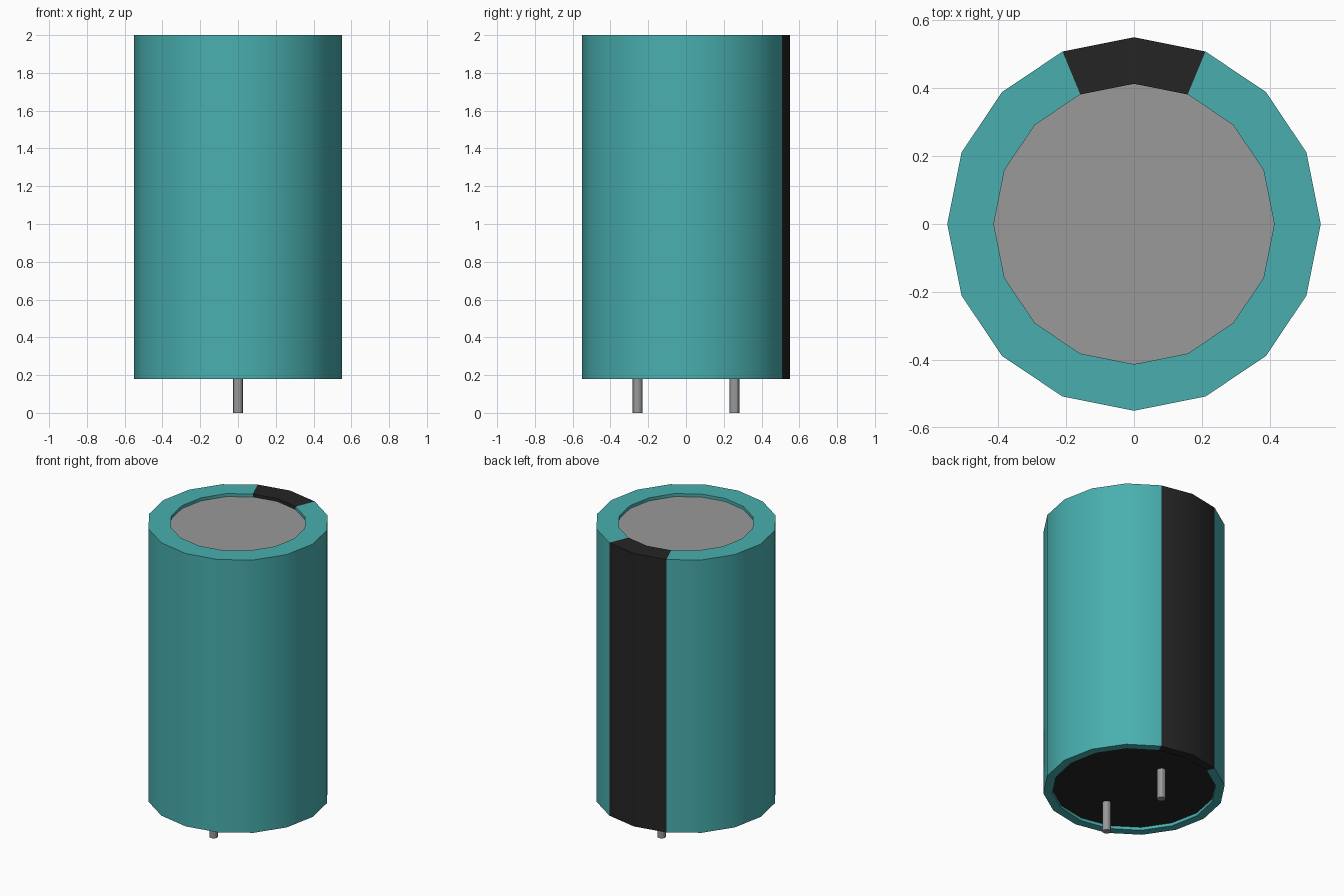
import bpy, bmesh, math

cube = bpy.data.objects.get("Cube")
if cube:
    bpy.data.objects.remove(cube, do_unlink=True)

SIDES = 16
BOTTOM, TOP = 0.18, 2.0
OUTER, TOP_HOLE, BASE_HOLE = 0.55, 0.413, 0.495
RECESS = 0.02


def material(name, color):
    mat = bpy.data.materials.new(name)
    mat.use_nodes = True
    mat.diffuse_color = (*color, 1)
    mat.node_tree.nodes["Principled BSDF"].inputs["Base Color"].default_value = (*color, 1)
    return mat


teal = material("teal sleeve", (0.067, 0.43, 0.43))
black = material("black", (0.018, 0.018, 0.018))
grey = material("grey metal", (0.32, 0.32, 0.32))


def finish(name, bm, mats):
    mesh = bpy.data.meshes.new(name)
    bm.to_mesh(mesh)
    bm.free()
    for mat in mats:
        mesh.materials.append(mat)
    obj = bpy.data.objects.new(name, mesh)
    bpy.context.collection.objects.link(obj)
    bpy.ops.object.select_all(action="DESELECT")
    obj.select_set(True)
    bpy.context.view_layer.objects.active = obj
    bpy.ops.object.shade_smooth_by_angle(angle=math.radians(30))
    return obj


def ring(bm, radius, z):
    angles = [math.tau * i / SIDES for i in range(SIDES)]
    return [bm.verts.new((radius * math.cos(a), radius * math.sin(a), z)) for a in angles]


# Sleeve: outer wall with folded-in lips at both ends
profile = [(BASE_HOLE, BOTTOM + RECESS), (BASE_HOLE, BOTTOM), (OUTER, BOTTOM),
           (OUTER, TOP), (TOP_HOLE, TOP), (TOP_HOLE, TOP - RECESS)]
bm = bmesh.new()
rings = [ring(bm, r, z) for r, z in profile]
for low, high in zip(rings, rings[1:]):
    for i in range(SIDES):
        j = (i + 1) % SIDES
        face = bm.faces.new((low[i], low[j], high[j], high[i]))
        # Polarity stripe on the two rear segments
        face.material_index = 1 if i in (SIDES // 4 - 1, SIDES // 4) else 0
finish("sleeve", bm, [teal, black])

# Flat discs closing the two ends
bm = bmesh.new()
bm.faces.new(ring(bm, TOP_HOLE, TOP - RECESS))
finish("top_disc", bm, [grey])

bm = bmesh.new()
bm.faces.new(list(reversed(ring(bm, BASE_HOLE, BOTTOM + RECESS))))
finish("base_disc", bm, [black])

# Two wire leads
for name, y in (("front_lead", -0.257), ("back_lead", 0.257)):
    bm = bmesh.new()
    length = BOTTOM + RECESS
    bmesh.ops.create_cone(bm, cap_ends=True, segments=12, radius1=0.026,
                          radius2=0.026, depth=length)
    bmesh.ops.translate(bm, verts=bm.verts, vec=(0, y, length / 2))
    finish(name, bm, [grey])
